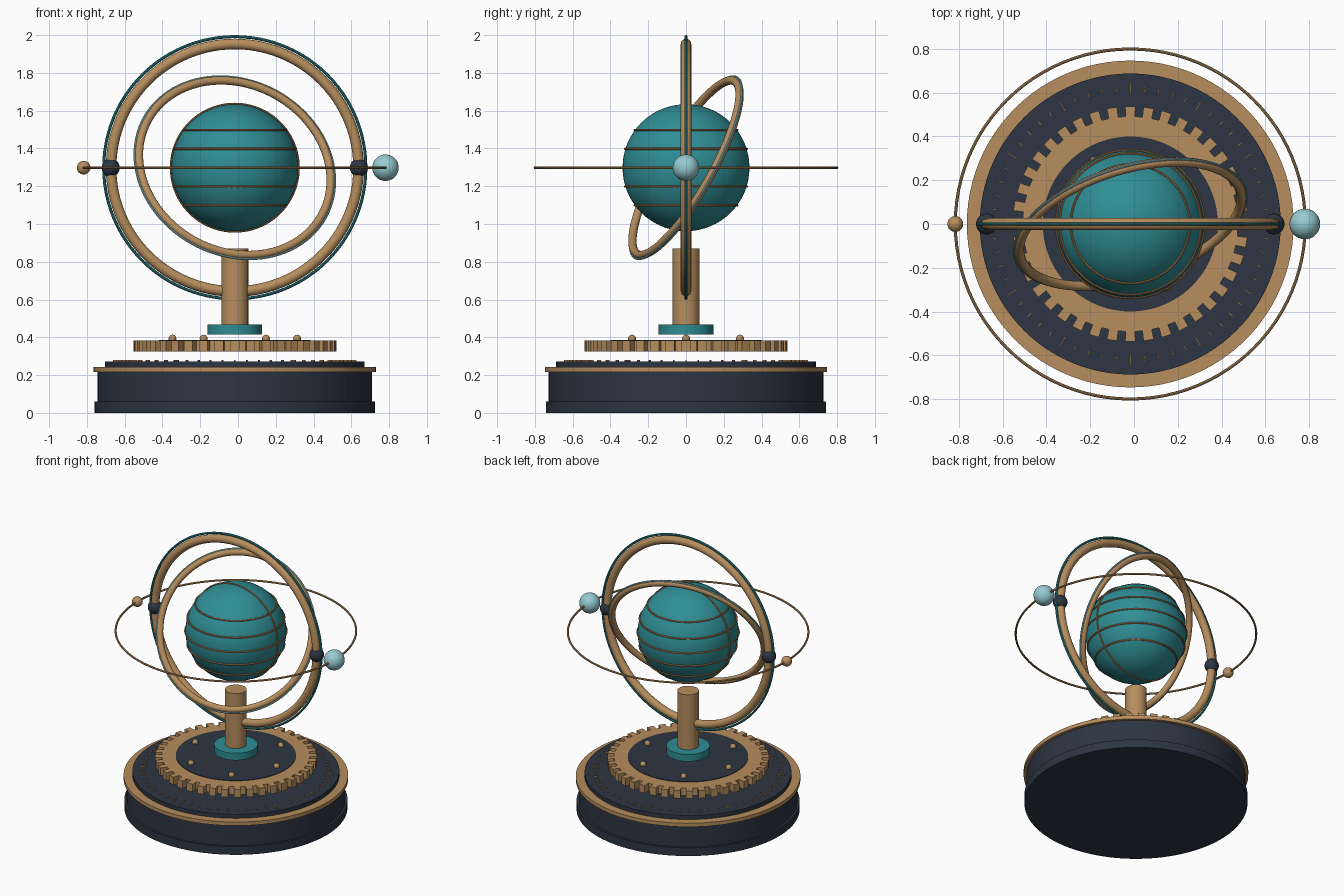
import bpy, bmesh, math
from mathutils import Vector, Matrix

if "Cube" in bpy.data.objects:
    bpy.data.objects.remove(bpy.data.objects["Cube"])

CX = -0.017          # axis of the stand
HUB = 1.298          # height of the globe centre


def material(name, rgb):
    m = bpy.data.materials.new(name)
    m.use_nodes = True
    m.diffuse_color = (*rgb, 1)
    m.node_tree.nodes["Principled BSDF"].inputs["Base Color"].default_value = (*rgb, 1)
    return m


BRASS = material("brass", (0.47, 0.27, 0.112))
COPPER = material("copper", (0.40, 0.20, 0.08))
DARK = material("dark slate", (0.026, 0.036, 0.056))
TEAL = material("teal", (0.028, 0.27, 0.30))
PALE = material("pale blue", (0.305, 0.60, 0.65))


def finish(name, mat):
    ob = bpy.context.object
    ob.name = name
    ob.data.materials.append(mat)
    bpy.ops.object.shade_smooth_by_angle(angle=math.radians(35))
    return ob


def disc(name, mat, r, z0, z1, sides=96):
    bpy.ops.mesh.primitive_cylinder_add(vertices=sides, radius=r, depth=z1 - z0,
                                        location=(CX, 0, (z0 + z1) / 2))
    return finish(name, mat)


def ball(name, mat, r, x, y=0, z=HUB, segs=32):
    bpy.ops.mesh.primitive_uv_sphere_add(segments=segs, ring_count=segs // 2, radius=r,
                                         location=(CX + x, y, z))
    return finish(name, mat)


def ring(name, mat, major, minor, z=HUB, normal=(0, 0, 1), sides=10):
    rot = Vector(normal).to_track_quat('Z', 'Y').to_euler()
    bpy.ops.mesh.primitive_torus_add(major_radius=major, minor_radius=minor,
                                     major_segments=96, minor_segments=sides,
                                     location=(CX, 0, z), rotation=rot)
    return finish(name, mat)


def mesh_object(name, bm, mat):
    bmesh.ops.recalc_face_normals(bm, faces=bm.faces)
    me = bpy.data.meshes.new(name)
    bm.to_mesh(me)
    bm.free()
    me.materials.append(mat)
    ob = bpy.data.objects.new(name, me)
    ob.location.x = CX
    bpy.context.collection.objects.link(ob)
    return ob


# Base drum
disc("base_foot", DARK, 0.742, 0, 0.06)
disc("base_drum", DARK, 0.727, 0.06, 0.218)
disc("base_trim", BRASS, 0.747, 0.216, 0.243)
disc("dial_plate", DARK, 0.688, 0.243, 0.272)

# Dial ticks, every fifth one longer
bm = bmesh.new()
TICKS = 60
for i in range(TICKS):
    length = 0.05 if i % 5 == 0 else 0.025
    place = (Matrix.Rotation(math.tau * i / TICKS, 4, 'Z')
             @ Matrix.Translation((0.62, 0, 0.276))
             @ Matrix.Diagonal((length, 0.006, 0.009, 1)))
    bmesh.ops.create_cube(bm, size=1, matrix=place)
mesh_object("dial_ticks", bm, BRASS)

# Toothed gear ring: a strip of quads thickened downward
TEETH, ROOT, TIP, BORE = 40, 0.492, 0.538, 0.38
bm = bmesh.new()
pitch = math.tau / TEETH


def point(r, a):
    return bm.verts.new((r * math.cos(a), r * math.sin(a), 0.326))


for i in range(TEETH):
    a = i * pitch
    tooth, gap, end = a - pitch * 0.28, a + pitch * 0.28, a + pitch * 0.72
    bm.faces.new([point(BORE, tooth), point(ROOT, tooth), point(ROOT, gap), point(BORE, gap)])
    bm.faces.new([point(BORE, gap), point(ROOT, gap), point(ROOT, end), point(BORE, end)])
    bm.faces.new([point(ROOT, tooth), point(TIP, tooth), point(TIP, gap), point(ROOT, gap)])
bmesh.ops.remove_doubles(bm, verts=bm.verts, dist=0.0005)
top = bmesh.ops.extrude_face_region(bm, geom=bm.faces[:], use_keep_orig=True)["geom"]
bmesh.ops.translate(bm, verts=[v for v in top if isinstance(v, bmesh.types.BMVert)],
                    vec=(0, 0, 0.057))
mesh_object("gear", bm, BRASS)
disc("gear_cover", DARK, 0.40, 0.33, 0.387)

# Rivets on the gear cover
for i in range(6):
    a = math.tau * i / 6
    ball(f"rivet_{i + 1}", BRASS, 0.021, 0.33 * math.cos(a), 0.33 * math.sin(a), 0.393, 16)

# Column
disc("collar", TEAL, 0.145, 0.415, 0.467, 48)
disc("column", BRASS, 0.0715, 0.44, 0.87, 48)

# Globe with its latitude bands and meridian
ball("globe", TEAL, 0.336, 0, segs=64)
for i in range(-2, 3):
    dz = i * 0.1
    ring(f"latitude_band_{i + 3}", COPPER, math.sqrt(0.336 ** 2 - dz * dz) + 0.002, 0.006,
         HUB + dz, sides=8)
ring("meridian_band", COPPER, 0.338, 0.006, normal=(0, 1, 0), sides=8)

# Upright ring with pivots
ring("upright_ring", BRASS, 0.655, 0.028, normal=(0, 1, 0), sides=16)
ring("upright_ring_edge", TEAL, 0.694, 0.008, normal=(0, 1, 0))
for side, name in ((1, "left_pivot"), (-1, "right_pivot")):
    ball(name, DARK, 0.048, side * 0.657)

# Tilted inner ring
TILT = (-0.257, 0.841, -0.475)
ring("tilted_ring", BRASS, 0.525, 0.022, normal=TILT, sides=16)
ring("tilted_ring_edge", PALE, 0.549, 0.006, normal=TILT)

# Level orbit with two satellites
ring("orbit_ring", BRASS, 0.80, 0.007, sides=8)
ball("large_satellite", PALE, 0.07, 0.798)
ball("small_satellite", BRASS, 0.036, -0.80)
